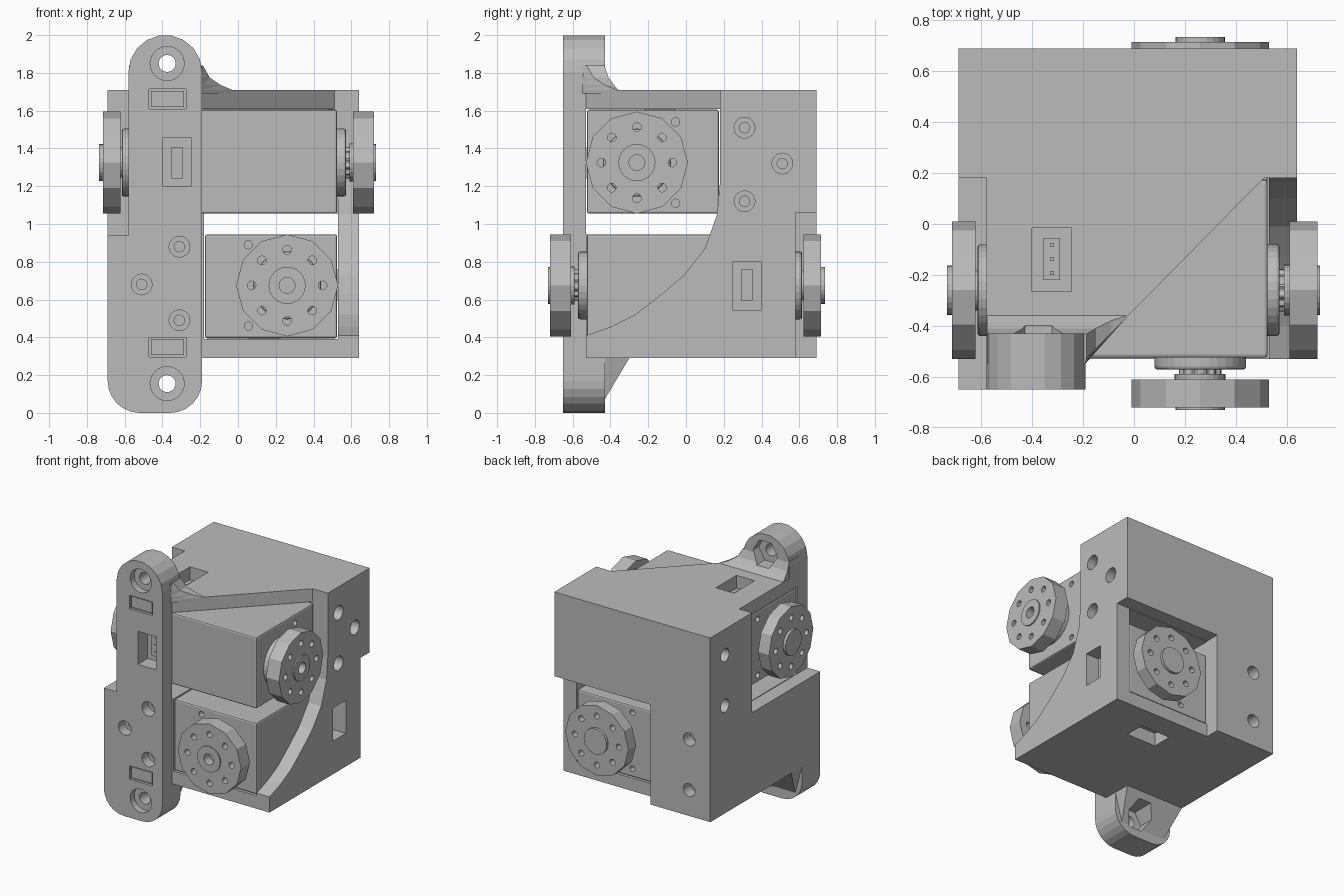
import bpy, bmesh, math
from mathutils import Matrix

cube = bpy.data.objects.get("Cube")
if cube:
    bpy.data.objects.remove(cube, do_unlink=True)

grey = bpy.data.materials.new("plain grey")
grey.use_nodes = True
grey.diffuse_color = (0.5, 0.5, 0.5, 1)
grey.node_tree.nodes["Principled BSDF"].inputs["Base Color"].default_value = (0.5, 0.5, 0.5, 1)

# The second drive repeats the first, turned half way round a diagonal axis
TURN = Matrix(((0, -1, 0, 0), (-1, 0, 0, 0), (0, 0, -1, 2), (0, 0, 0, 1)))
BOTH = (Matrix.Identity(4), TURN)


def loft(name, sections):
    """Closed solid through matching cross-sections."""
    bm = bmesh.new()
    rings = [[bm.verts.new(p) for p in s] for s in sections]
    n = len(rings[0])
    bm.faces.new(rings[0])
    bm.faces.new(rings[-1])
    for a, b in zip(rings, rings[1:]):
        for i in range(n):
            j = (i + 1) % n
            bm.faces.new((a[i], a[j], b[j], b[i]))
    bmesh.ops.recalc_face_normals(bm, faces=bm.faces)
    me = bpy.data.meshes.new(name)
    bm.to_mesh(me)
    bm.free()
    me.materials.append(grey)
    ob = bpy.data.objects.new(name, me)
    bpy.context.collection.objects.link(ob)
    return ob


def prism(name, pts, axis, lo, hi):
    place = {"x": lambda p, q, t: (t, p, q),
             "y": lambda p, q, t: (p, t, q),
             "z": lambda p, q, t: (p, q, t)}[axis]
    return loft(name, [[place(p, q, t) for p, q in pts] for t in (lo, hi)])


def arc(cx, cy, r, n, start=0, sweep=360):
    steps = n if sweep == 360 else n + 1
    return [(cx + r * math.cos(math.radians(start + sweep * i / n)),
             cy + r * math.sin(math.radians(start + sweep * i / n))) for i in range(steps)]


def box(name, x0, x1, y0, y1, z0, z1):
    return prism(name, [(x0, y0), (x1, y0), (x1, y1), (x0, y1)], "z", z0, z1)


def bake(ob):
    bpy.context.view_layer.update()
    dg = bpy.context.evaluated_depsgraph_get()
    me = bpy.data.meshes.new_from_object(ob.evaluated_get(dg))
    ob.modifiers.clear()
    ob.data = me


def combine(ob, tool, op="DIFFERENCE", turn=None):
    if turn:
        tool.data.transform(turn)
    mod = ob.modifiers.new("combine", "BOOLEAN")
    mod.operation, mod.solver, mod.object = op, "EXACT", tool
    bake(ob)
    bpy.data.objects.remove(tool, do_unlink=True)


def bevel(ob, width):
    mod = ob.modifiers.new("bevel", "BEVEL")
    mod.width, mod.segments = width, 2
    bake(ob)


# Housing block: front relief, side opening and diagonal top edge
housing = box("housing", -.69, .64, -.65, .69, .29, 1.71)
combine(housing, box("cut", -.19, 1, -1, -.53, 0, 2))
curve = [(.18, 2), (.18, 1.22), (.164, 1.05), (.10, .87), (-.01, .73),
         (-.127, .63), (-.27, .52), (-.40, .455), (-.53, .41), (-1, .41), (-1, 2)]
combine(housing, prism("cut", curve, "x", .53, 1))
combine(housing, prism("cut", [(-.19, -.53), (.51, .18), (1, .18), (1, -1), (-.19, -1)], "z", 1.58, 2))

# Drive channels, idler notches, cable slots and screw holes in both directions
for m in BOTH:
    combine(housing, box("cut", -1, .53, -.53, .18, .945, 1.61), turn=m)
    combine(housing, box("cut", -1, -.58, -1, .18, .94, 2), turn=m)
    combine(housing, box("cut", -.40, -.245, -1, -.5, 1.2, 1.455), turn=m)
    combine(housing, box("cut", -.40, -.245, -.265, -.015, 1.58, 2), turn=m)
    for x, z in ((-.31, .88), (-.51, .68), (-.31, .49)):
        combine(housing, prism("cut", arc(x, z, .055, 20), "y", -1, -.57), turn=m)
        combine(housing, prism("cut", arc(x, z, .028, 16), "y", -.6, -.3), turn=m)
    for z in (.88, .49):
        combine(housing, prism("cut", arc(-.51, z, .05, 20), "y", .6, 1), turn=m)
        combine(housing, prism("cut", arc(-.51, z, .028, 16), "y", .4, .65), turn=m)

# Mounting lugs with rounded ends
upper = [(-.19, 1.66)] + arc(-.385, 1.805, .195, 9, 0, 180) + [(-.58, 1.66)]
lower = arc(-.52, .17, .17, 6, 180, 90) + arc(-.36, .17, .17, 6, 270, 90) + [(-.19, .34), (-.69, .34)]
for pts in (upper, lower):
    combine(housing, prism("lug", pts, "y", -.65, -.43), "UNION")

# Gussets blending the lugs into the housing
levels = [(1.69, -.03, -.36), (1.71, -.03, -.36), (1.735, -.09, -.38),
          (1.775, -.15, -.41), (1.84, -.186, -.432)]
top_gusset = loft("gusset", [[(-.578, -.55, z), (-.192, -.55, z), (x, -.53 + (x + .19) * 1.014, z),
                              (x, y, z), (-.578, y, z)] for z, x, y in levels])
low_gusset = loft("gusset", [[(a, -.55, z), (b, -.55, z), (b, y, z), (a, y, z)]
                             for a, b, y, z in ((-.688, -.192, -.3, .31), (-.688, -.192, -.3, .29),
                                                (-.63, -.25, -.432, .07))])
for g in (top_gusset, low_gusset):
    g.modifiers.new("triangles", "TRIANGULATE")
    bake(g)
    combine(housing, g, "UNION")

# Lug bolt holes with nut pockets, and framed panels on the front
for z, panel in ((1.85, 1.662), (.155, .348)):
    combine(housing, prism("cut", arc(-.375, z, .09, 24), "y", -1, -.60))
    combine(housing, prism("cut", arc(-.375, z, .045, 20), "y", -1, -.3))
    combine(housing, prism("cut", arc(-.375, z, .105, 6), "y", -.5, -.2))
    combine(housing, box("cut", -.47, -.275, -1, -.63, panel - .052, panel + .052))
    box("front_panel", -.46, -.285, -.638, -.625, panel - .042, panel + .042)

# Drive unit: body, bosses, splined shaft, horn and idler
CY, CZ = -.26, 1.325
parts = []
body = box("drive_body", -.575, .525, -.525, .175, 1.055, 1.605)
bevel(body, .012)
for z in (1.54, 1.11):
    for a, b in ((.48, 1), (-1, -.53)):
        combine(body, prism("cut", arc(-.055, z, .022, 14), "x", a, b))
parts.append(body)
for name, a, b in (("horn_boss", .515, .572), ("idler_boss", -.615, -.56)):
    boss = prism(name, arc(CY, CZ, .18, 32), "x", a, b)
    bevel(boss, .012)
    parts.append(boss)
spline = [p for i in range(24) for p in arc(CY, CZ, .085 if i % 2 else .075, 1, i * 15, 5)]
parts.append(prism("spline_shaft", spline, "x", .56, .60))
parts.append(prism("shaft_collar", arc(CY, CZ, .1, 24), "x", .59, .615))
parts.append(prism("idler_shaft", arc(CY, CZ, .08, 24), "x", -.63, -.60))


def disc(name, lo, hi, hub_lo, hub_hi):
    ob = prism(name, arc(CY, CZ, .27, 12), "x", lo, hi)
    for y, z in arc(CY, CZ, .188, 8):
        combine(ob, prism("cut", arc(y, z, .023, 12), "x", lo - .1, hi + .1))
    combine(ob, prism("hub", arc(CY, CZ, .098, 24), "x", hub_lo, hub_hi), "UNION")
    parts.append(ob)
    return ob


horn = disc("horn_disc", .61, .72, .65, .73)
combine(horn, prism("cut", arc(CY, CZ, .042, 18), "x", .66, 1))
disc("idler_disc", -.715, -.622, -.735, -.65)

# Cable sockets with three pins on the front and top of the body
parts.append(box("front_socket", -.355, -.29, -.545, -.515, 1.24, 1.405))
parts.append(box("top_socket", -.355, -.29, -.22, -.055, 1.595, 1.625))
for k in (-.055, 0, .055):
    parts.append(box("front_pin", -.33, -.315, -.552, -.54, CZ + k - .008, CZ + k + .008))
    parts.append(box("top_pin", -.33, -.315, -.145 + k, -.129 + k, 1.62, 1.632))

# Second drive unit
for part in parts:
    twin = part.copy()
    twin.name = "lower_" + part.name.split(".")[0]
    twin.matrix_world = TURN
    bpy.context.collection.objects.link(twin)
